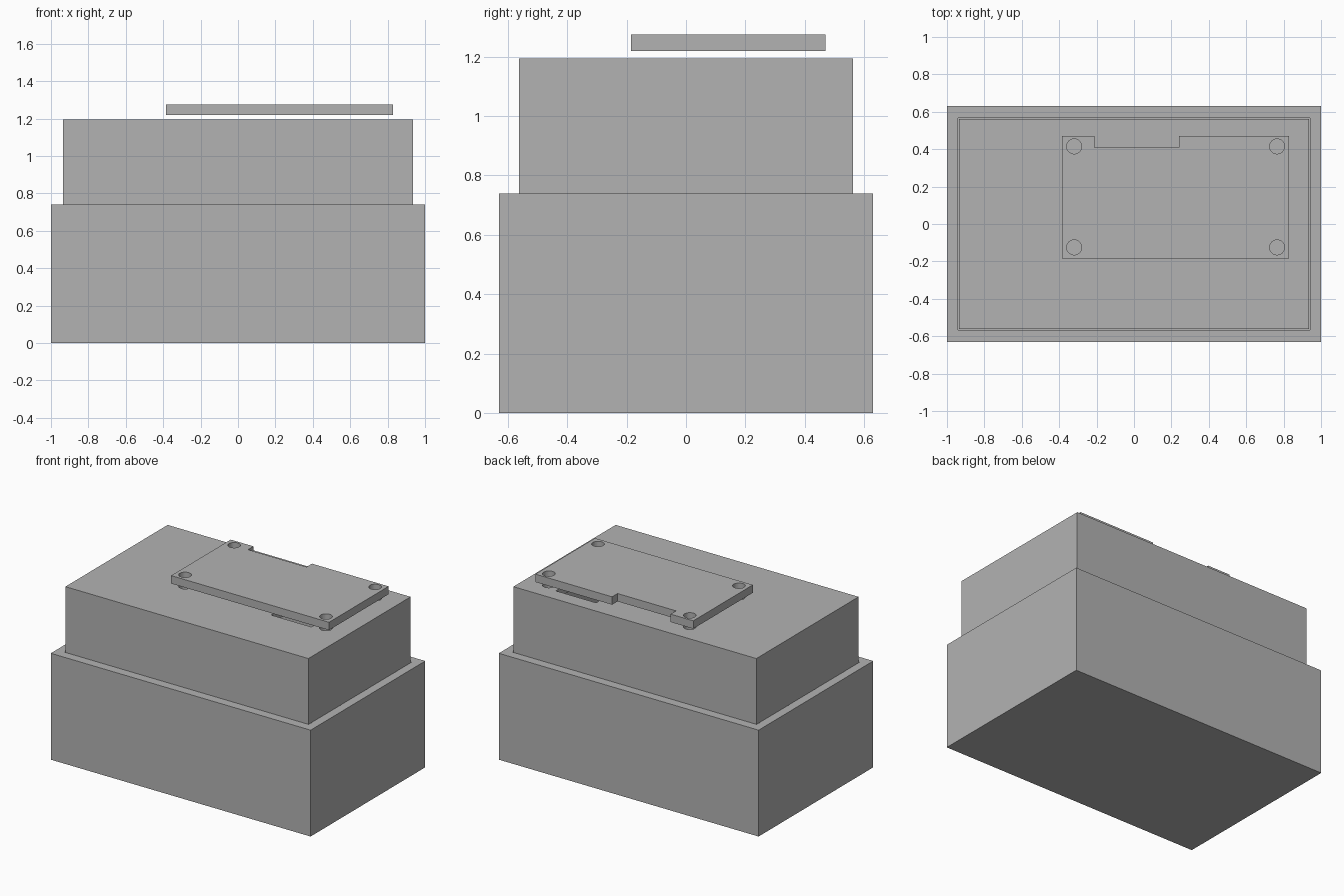
import bpy
import bmesh
from mathutils import Matrix, Vector

cube = bpy.data.objects.get("Cube")
if cube:
    bpy.data.objects.remove(cube, do_unlink=True)

grey = bpy.data.materials.new("plain_grey")
grey.use_nodes = True
grey.diffuse_color = (0.45, 0.45, 0.45, 1)
grey.node_tree.nodes["Principled BSDF"].inputs["Base Color"].default_value = grey.diffuse_color


def make(name, bm):
    mesh = bpy.data.meshes.new(name)
    bm.to_mesh(mesh)
    bm.free()
    mesh.materials.append(grey)
    obj = bpy.data.objects.new(name, mesh)
    bpy.context.collection.objects.link(obj)
    return obj


def box(name, low, high):
    low, high = Vector(low), Vector(high)
    bm = bmesh.new()
    bmesh.ops.create_cube(bm, size=1, matrix=Matrix.Translation((low + high) / 2)
                          @ Matrix.Diagonal((high - low).to_4d()))
    return make(name, bm)


def peg(name, x, y, low, high):
    bm = bmesh.new()
    bmesh.ops.create_cone(bm, cap_ends=True, segments=32, radius1=0.04, radius2=0.04,
                          depth=high - low,
                          matrix=Matrix.Translation((x, y, (low + high) / 2)))
    return make(name, bm)


def cut(target, cutters):
    for cutter in cutters:
        cutter.hide_render = True
        cutter.hide_set(True)
        mod = target.modifiers.new("cut", 'BOOLEAN')
        mod.operation = 'DIFFERENCE'
        mod.solver = 'EXACT'
        mod.object = cutter
    # Bake the cuts and drop the cutters
    bpy.context.view_layer.update()
    graph = bpy.context.evaluated_depsgraph_get()
    mesh = bpy.data.meshes.new_from_object(target.evaluated_get(graph))
    target.modifiers.clear()
    target.data = mesh
    for cutter in cutters:
        bpy.data.objects.remove(cutter, do_unlink=True)


def screw_holes(low, high):
    return [peg("hole_cutter", x, y, low, high)
            for x in (-0.32, 0.765) for y in (-0.125, 0.415)]


# Lower tray: open box that the lid slides into
tray = box("lower_tray", (-1, -0.63, 0), (1, 0.63, 0.74))
cut(tray, [box("tray_cutter", (-0.94, -0.567, 0.06), (0.94, 0.567, 0.9))])

# Lid: open-bottomed box with screw holes and a window in its top
lid = box("upper_lid", (-0.935, -0.562, 0.07), (0.935, 0.562, 1.195))
cut(lid, [box("lid_cutter", (-0.875, -0.5, 0), (0.875, 0.5, 1.135)),
          box("window_cutter", (0.37, -0.165, 1.1), (0.68, 0.46, 1.3))]
    + screw_holes(1.1, 1.3))

# Mounting plate: floats above the lid, notched at the back
plate = box("mounting_plate", (-0.385, -0.185, 1.22), (0.83, 0.47, 1.275))
cut(plate, [box("notch_cutter", (-0.21, 0.41, 1.1), (0.24, 0.6, 1.4))]
    + screw_holes(1.1, 1.4))
